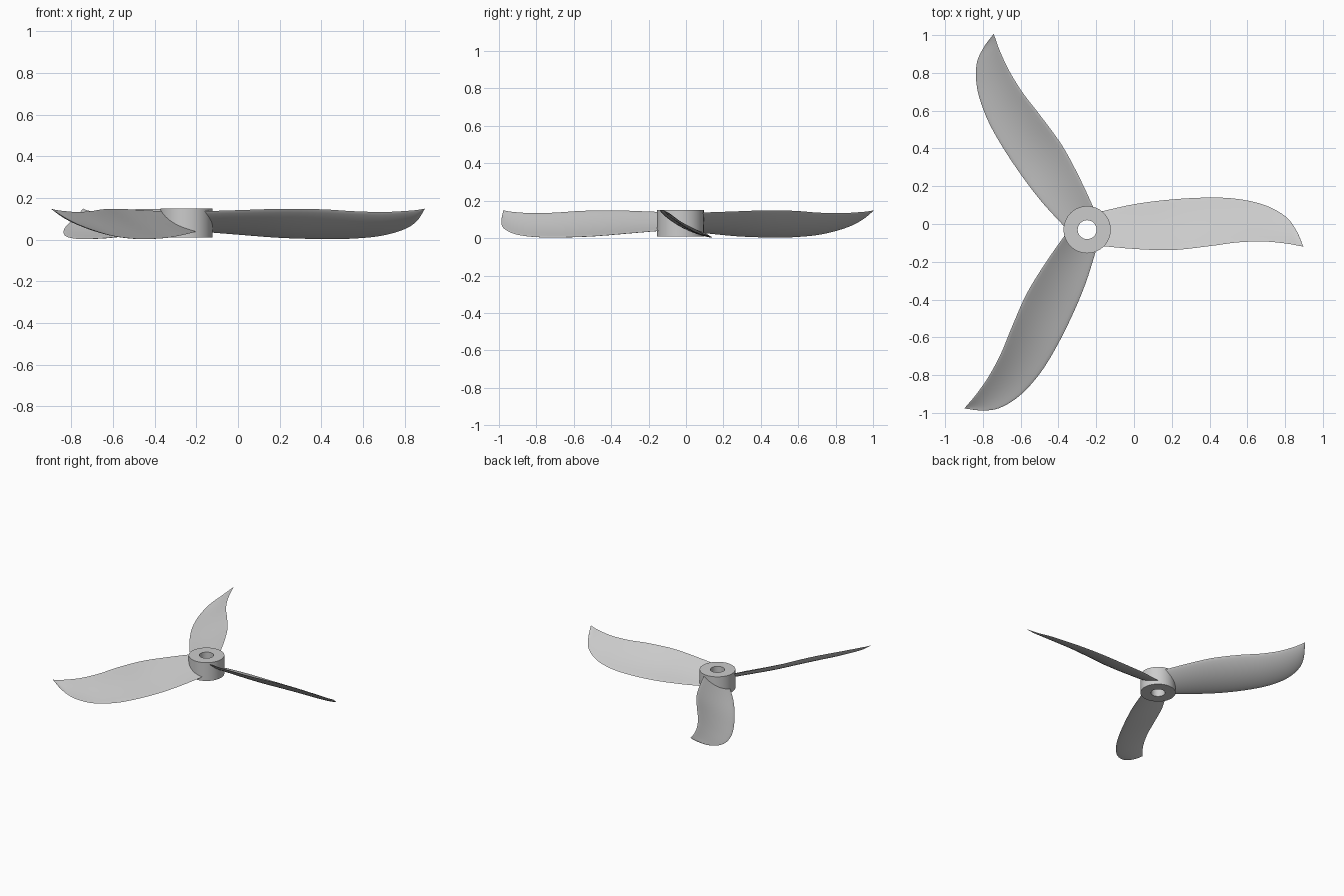
import bpy
import bmesh
from math import pi, cos, sin, sqrt, radians
from mathutils import Matrix, Vector

cube = bpy.data.objects.get("Cube")
if cube:
    bpy.data.objects.remove(cube, do_unlink=True)

HUB_CENTRE = Vector((-.248, -.03, 0))
BLADE_COUNT = 3
CHORD_STEPS = 12
SPAN_STEPS = 5

# One flat colour for the whole propeller
grey = bpy.data.materials.new("light grey plastic")
grey.use_nodes = True
colour = (.6, .6, .6, 1)
grey.diffuse_color = colour
grey.node_tree.nodes["Principled BSDF"].inputs["Base Color"].default_value = colour


def finish(bm, name):
    """Turn a bmesh into a smooth-shaded object with the grey material."""
    bmesh.ops.recalc_face_normals(bm, faces=bm.faces)
    mesh = bpy.data.meshes.new(name)
    bm.to_mesh(mesh)
    bm.free()
    mesh.materials.append(grey)
    obj = bpy.data.objects.new(name, mesh)
    bpy.context.collection.objects.link(obj)
    bpy.ops.object.select_all(action='DESELECT')
    obj.select_set(True)
    bpy.context.view_layer.objects.active = obj
    bpy.ops.object.shade_smooth_by_angle(angle=radians(40))
    return obj


def bridge(bm, first, second):
    """Join two closed rings of vertices with quads."""
    count = len(first)
    for i in range(count):
        j = (i + 1) % count
        bm.faces.new((first[i], first[j], second[j], second[i]))


def spline(points, steps):
    """Sample a smooth curve through the points."""
    padded = [points[0] * 2 - points[1], *points, points[-1] * 2 - points[-2]]
    result = []
    for a, b, c, d in zip(padded, padded[1:], padded[2:], padded[3:]):
        for k in range(steps):
            t = k / steps
            result.append((b * 2 + (c - a) * t + (a * 2 - b * 5 + c * 4 - d) * t * t
                           + (b * 3 - a - c * 3 + d) * t ** 3) / 2)
    return result + [points[-1]]


# Hub: a short tube with a shaft hole
def build_hub(outer=.125, inner=.05, bottom=.01, top=.151, sides=64):
    bm = bmesh.new()
    rings = []
    for radius, z in ((outer, bottom), (outer, top), (inner, top), (inner, bottom)):
        rings.append([bm.verts.new((radius * cos(2 * pi * i / sides),
                                    radius * sin(2 * pi * i / sides), z))
                      for i in range(sides)])
    for i, ring in enumerate(rings):
        bridge(bm, ring, rings[(i + 1) % len(rings)])
    hub = finish(bm, "hub")
    hub.location = HUB_CENTRE


# Blade edges: distance from the shaft, sideways position, height
LOW_EDGE = [(.06, .093, .04), (.25, .135, .025), (.45, .16, .01),
            (.65, .17, .004), (.8, .162, .006), (.94, .13, .02),
            (1.05, .07, .052), (1.108, -.005, .092), (1.145, -.09, .149)]
HIGH_EDGE = [(.06, -.085, .136), (.25, -.102, .142), (.45, -.108, .148),
             (.65, -.087, .146), (.8, -.067, .137), (.94, -.063, .133),
             (1.05, -.073, .138), (1.108, -.083, .143), (1.145, -.09, .149)]


# Blade: thin cambered sections lofted from the hub to the pointed tip
def build_blade(name, angle):
    bm = bmesh.new()
    low = spline([Vector(p) for p in LOW_EDGE], SPAN_STEPS)
    high = spline([Vector(p) for p in HIGH_EDGE], SPAN_STEPS)
    rings = []
    for a, b in zip(low[:-1], high[:-1]):
        across = b - a
        chord = across.length
        normal = Vector((1, 0, 0)).cross(across).normalized()
        if normal.z < 0:
            normal.negate()
        upper, under = [], []
        for i in range(CHORD_STEPS + 1):
            t = (1 - cos(pi * i / CHORD_STEPS)) / 2
            bulge = 4 * t * (1 - t)
            middle = a + across * t - normal * chord * .065 * bulge
            half = normal * chord * .03 * sqrt(bulge)
            upper.append(middle + half)
            under.append(middle - half)
        outline = upper + under[-2:0:-1]
        rings.append([bm.verts.new(p) for p in outline])
    for first, second in zip(rings, rings[1:]):
        bridge(bm, first, second)
    bm.faces.new(rings[0])
    tip = bm.verts.new(low[-1])
    last = rings[-1]
    for i, vert in enumerate(last):
        bm.faces.new((vert, last[(i + 1) % len(last)], tip))
    bm.transform(Matrix.Rotation(angle, 4, 'Z'))
    blade = finish(bm, name)
    blade.location = HUB_CENTRE


build_hub()
for index, label in enumerate(("left_blade", "back_right_blade", "front_right_blade")):
    build_blade(label, 2 * pi * index / BLADE_COUNT)
